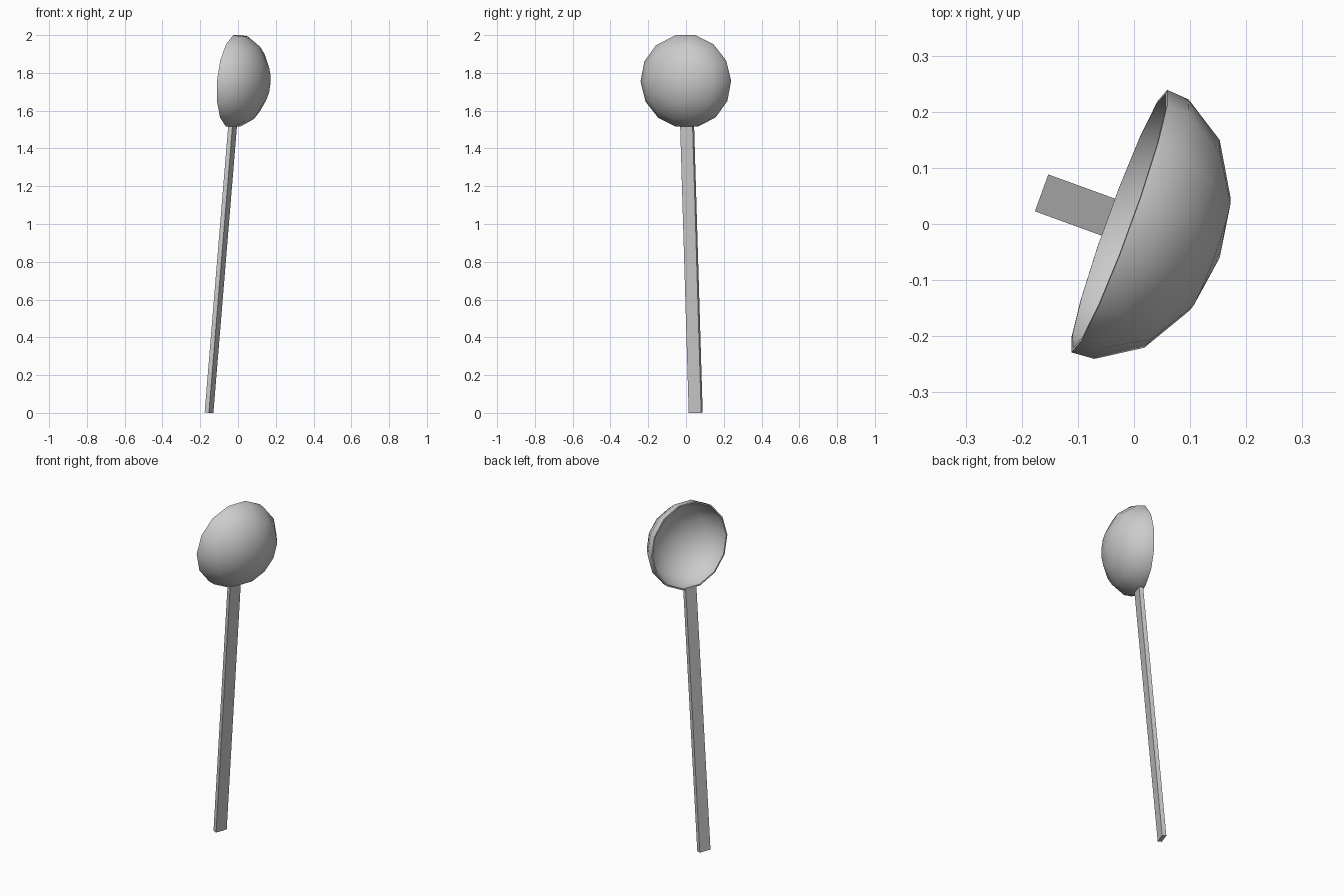
import bpy, bmesh
from math import radians, tau
from mathutils import Matrix, Vector

cube = bpy.data.objects.get("Cube")
if cube:
    bpy.data.objects.remove(cube)

# One plain grey metal
GREY = (0.6, 0.6, 0.6, 1)
metal = bpy.data.materials.new("grey_metal")
metal.use_nodes = True
metal.diffuse_color = GREY
metal.node_tree.nodes["Principled BSDF"].inputs["Base Color"].default_value = GREY

# Shared pose: origin at the rim centre, +x out of the bowl's back, z up the handle
POSE = (Matrix.Translation((-0.026, 0.005, 1.758))
        @ Matrix.Rotation(radians(-20), 4, "Z")
        @ Matrix.Rotation(radians(5), 4, "Y"))


def add_object(name, bm):
    mesh = bpy.data.meshes.new(name)
    bm.to_mesh(mesh)
    bm.free()
    mesh.materials.append(metal)
    obj = bpy.data.objects.new(name, mesh)
    bpy.context.collection.objects.link(obj)
    obj.matrix_world = POSE
    return obj


# Bowl: depth and radius profile turned in 14 steps around its axis
SIDES = 14
profile = [(0, 0.249), (0.042, 0.246), (0.119, 0.197), (0.172, 0.108), (0.191, 0)]
bm = bmesh.new()
points = [bm.verts.new((depth, radius, 0)) for depth, radius in profile]
edges = [bm.edges.new(pair) for pair in zip(points, points[1:])]
bmesh.ops.spin(bm, geom=points + edges, cent=(0, 0, 0), axis=(1, 0, 0),
               angle=tau, steps=SIDES)
bmesh.ops.remove_doubles(bm, verts=bm.verts[:], dist=0.0005)
bmesh.ops.recalc_face_normals(bm, faces=bm.faces[:])
if sum(f.normal.dot(f.calc_center_median()) for f in bm.faces) < 0:
    bmesh.ops.reverse_faces(bm, faces=bm.faces[:])
bowl = add_object("bowl", bm)

# Wall thickness goes inward, leaving a thin sharp lip
wall = bowl.modifiers.new("wall", "SOLIDIFY")
wall.thickness = 0.008
wall.offset = -1
bpy.context.view_layer.objects.active = bowl
bowl.select_set(True)
bpy.ops.object.modifier_apply(modifier=wall.name)
bpy.ops.object.shade_smooth_by_angle(angle=radians(60))

# Handle: long flat bar ending within the bowl wall
TOP, BOTTOM = -0.237, -1.762
bm = bmesh.new()
bmesh.ops.create_cube(bm, size=1)
bmesh.ops.scale(bm, verts=bm.verts, vec=(0.024, 0.07, TOP - BOTTOM))
bmesh.ops.translate(bm, verts=bm.verts, vec=Vector((0.018, 0, (TOP + BOTTOM) / 2)))
add_object("handle", bm)
